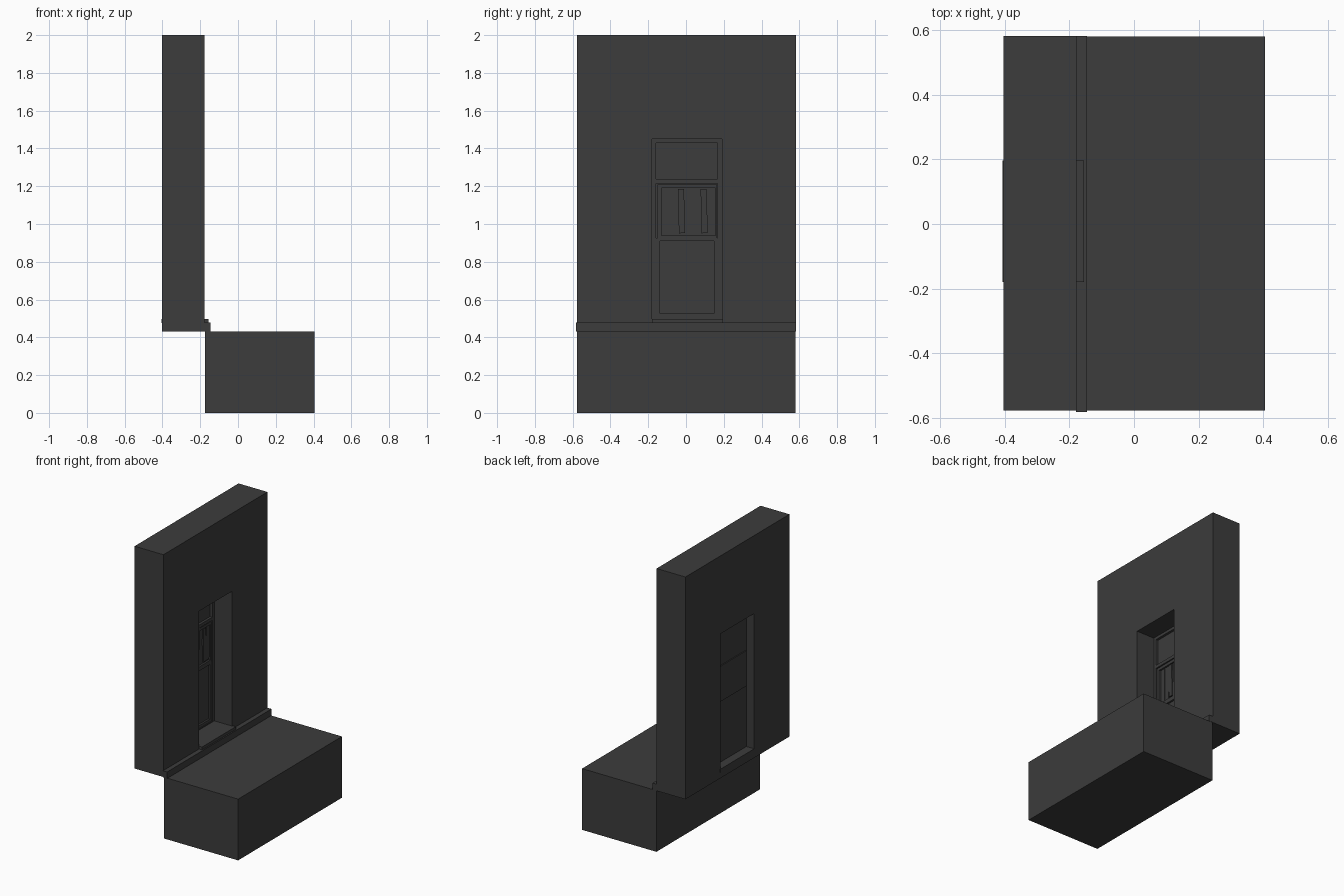
import bpy
import bmesh
import random
from mathutils import Matrix, Vector

cube = bpy.data.objects.get("Cube")
if cube:
    bpy.data.objects.remove(cube, do_unlink=True)

grey = bpy.data.materials.new("dark_grey")
grey.use_nodes = True
colour = (0.045, 0.045, 0.045, 1)
grey.diffuse_color = colour
grey.node_tree.nodes["Principled BSDF"].inputs["Base Color"].default_value = colour


def finish(name, bm):
    bmesh.ops.recalc_face_normals(bm, faces=bm.faces[:])
    mesh = bpy.data.meshes.new(name)
    bm.to_mesh(mesh)
    bm.free()
    mesh.materials.append(grey)
    obj = bpy.data.objects.new(name, mesh)
    bpy.context.collection.objects.link(obj)
    return obj


def box(name, x, y, z, tilt=0):
    """Box between (low, high) limits on each axis, leaned about x."""
    centre = Vector([(a + b) / 2 for a, b in (x, y, z)])
    size = [b - a for a, b in (x, y, z)]
    bm = bmesh.new()
    bmesh.ops.create_cube(bm, size=1, matrix=Matrix.Translation(centre)
                          @ Matrix.Rotation(tilt, 4, "X") @ Matrix.Diagonal((*size, 1)))
    return finish(name, bm)


def ring(name, x, outer, inner):
    """Rectangular frame in the y-z plane; rectangles are (y0, y1, z0, z1)."""
    bm = bmesh.new()
    loops = []
    for px in x:
        for y0, y1, z0, z1 in (outer, inner):
            loops.append([bm.verts.new((px, py, pz)) for py, pz in
                          ((y0, z0), (y1, z0), (y1, z1), (y0, z1))])
    for a, b in ((0, 1), (2, 3), (0, 2), (1, 3)):
        for i in range(4):
            j = (i + 1) % 4
            bm.faces.new((loops[a][i], loops[a][j], loops[b][j], loops[b][i]))
    return finish(name, bm)


# Masonry: base block, wall with an opening, ledge and sill
box("base_block", (-0.175, 0.405), (-0.577, 0.58), (0, 0.432))
opening = (-0.18, 0.19, 0.485, 1.45)
ring("wall", (-0.403, -0.178), (-0.577, 0.582, 0.432, 2), opening)
box("wall_ledge", (-0.18, -0.146), (-0.582, 0.582), (0.432, 0.478))
box("opening_sill", (-0.406, -0.155), (-0.18, 0.197), (0.475, 0.498))

# Recessed window unit
box("window_panel", (-0.345, -0.335), (-0.18, 0.19), (0.49, 1.45))
ring("window_frame", (-0.345, -0.318), opening, (-0.158, 0.168, 0.505, 1.43))
box("transom_rail", (-0.335, -0.318), (-0.158, 0.168), (1.215, 1.238))
ring("middle_sash", (-0.335, -0.322), (-0.15, 0.165, 0.92, 1.21),
     (-0.13, 0.155, 0.94, 1.19))
ring("lower_sash", (-0.335, -0.322), (-0.158, 0.168, 0.505, 0.925),
     (-0.138, 0.147, 0.525, 0.91))
box("back_pane", (-0.352, -0.34), (-0.17, 0.18), (0.93, 1.18))

# Row of leaning folds behind the middle sash
random.seed(4)
count = 7
for i in range(count):
    y = -0.12 + i * 0.04
    bottom = 0.942 + random.uniform(0, 0.01)
    front = -0.328 + random.uniform(-0.003, 0.004)
    box(f"curtain_fold_{i + 1}", (-0.34, front), (y, y + 0.032),
        (bottom, 1.185), random.uniform(-0.04, 0.04))
